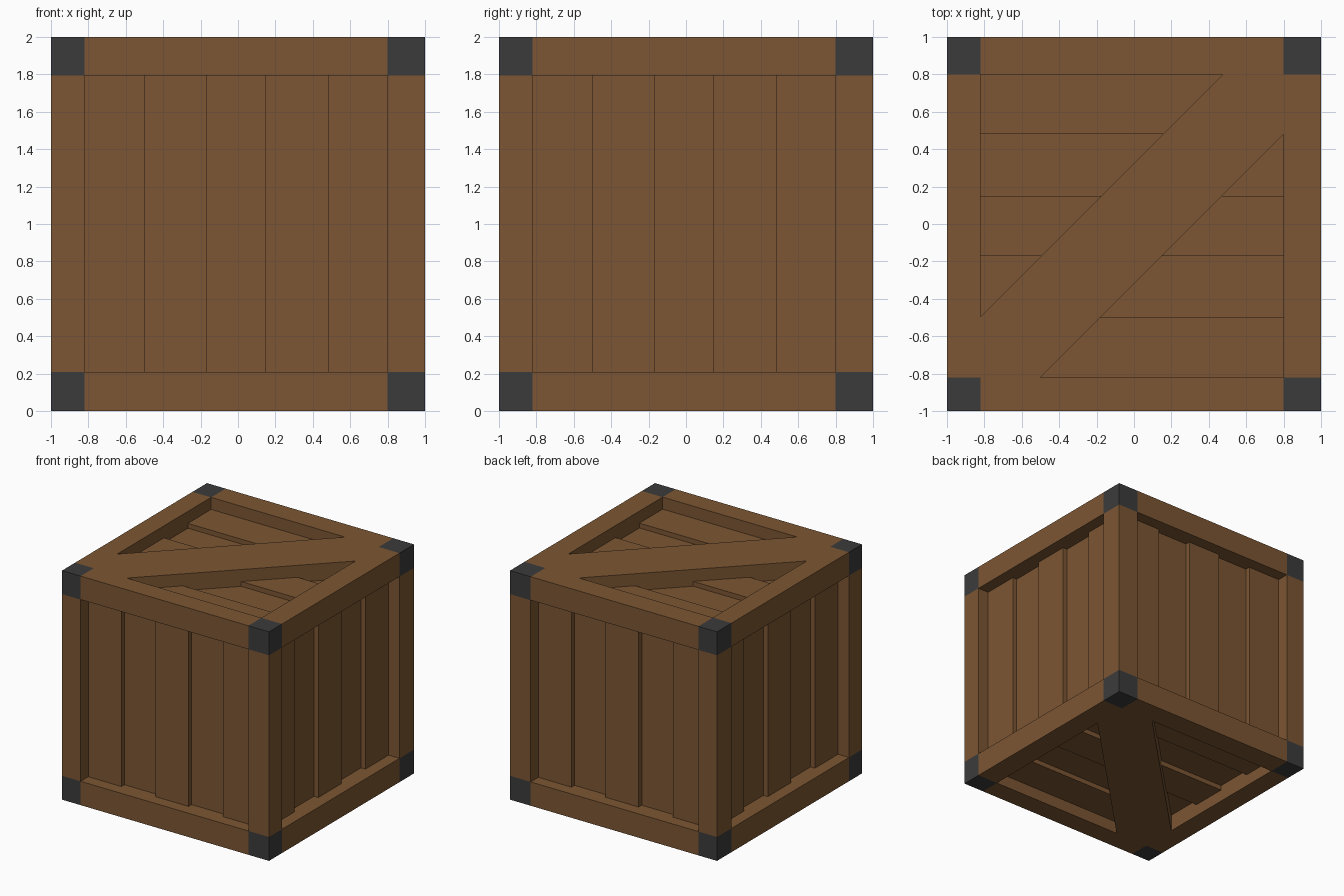
import bpy, bmesh
from itertools import product
from mathutils import Vector

if "Cube" in bpy.data.objects:
    bpy.data.objects.remove(bpy.data.objects["Cube"], do_unlink=True)


def material(name, rgb):
    m = bpy.data.materials.new(name)
    m.use_nodes = True
    m.diffuse_color = (*rgb, 1)
    m.node_tree.nodes["Principled BSDF"].inputs["Base Color"].default_value = (*rgb, 1)
    return m


wood = material("brown wood", (0.202, 0.093, 0.033))
metal = material("dark metal", (0.044, 0.044, 0.044))


def finish(name, bm, mat):
    bmesh.ops.recalc_face_normals(bm, faces=bm.faces)
    mesh = bpy.data.meshes.new(name)
    bm.to_mesh(mesh)
    bm.free()
    mesh.materials.append(mat)
    ob = bpy.data.objects.new(name, mesh)
    bpy.context.collection.objects.link(ob)


def box(name, spans, mat):
    """Box filling a (low, high) span on each axis."""
    bm = bmesh.new()
    bmesh.ops.create_cube(bm, size=1)
    for v in bm.verts:
        v.co = Vector([lo + (c + 0.5) * (hi - lo) for c, (lo, hi) in zip(v.co, spans)])
    finish(name, bm, mat)


def prism(name, outline, z0, z1, mat):
    bm = bmesh.new()
    base = bm.faces.new([bm.verts.new((x, y, z0)) for x, y in outline])
    top = bmesh.ops.extrude_face_region(bm, geom=[base])["geom"]
    bmesh.ops.translate(bm, vec=(0, 0, z1 - z0),
                        verts=[v for v in top if isinstance(v, bmesh.types.BMVert)])
    finish(name, bm, mat)


# Frame: edge beams and metal corner blocks around the openings
LO, HI = -0.82, 0.80
flat_cuts = (-1, LO, HI, 1)
cuts = (flat_cuts, flat_cuts, (0, 0.208, 1.795, 2))
for cell in product(range(3), repeat=3):
    outer = sum(i != 1 for i in cell)
    spans = [(c[i], c[i + 1]) for c, i in zip(cuts, cell)]
    if outer == 3:
        box("corner_block", spans, metal)
    elif outer == 2:
        box("frame_beam", spans, wood)

# Planks: five per face, alternately raised and sunk
edges = (LO, -0.5, -0.17, 0.15, 0.48, HI)
RAISED, SUNK, BACK = 0.105, 0.147, 0.18
faces = {  # name: (facing axis, side, axis the planks are spread along)
    "front": (1, -1, 0), "back": (1, 1, 0),
    "right": (0, -1, 1), "left": (0, 1, 1),
    "bottom": (2, -1, 1), "top": (2, 1, 1),
}
for face, (axis, side, across) in faces.items():
    for i in range(5):
        depth = SUNK if i % 2 else RAISED
        spans = [(c[1], c[2]) for c in cuts]
        spans[across] = (edges[i], edges[i + 1])
        mid = 1 if axis == 2 else 0
        spans[axis] = sorted((mid + side * (1 - depth), mid + side * (1 - BACK)))
        box(face + "_plank", spans, wood)

# Diagonal braces, flush with the top and bottom frames
brace = ((LO, LO), (-0.5, LO), (HI, 0.48), (HI, HI), (0.475, HI), (LO, -0.495))
prism("top_brace", brace, 2 - BACK, 2, wood)
prism("bottom_brace", brace, 0, BACK, wood)
